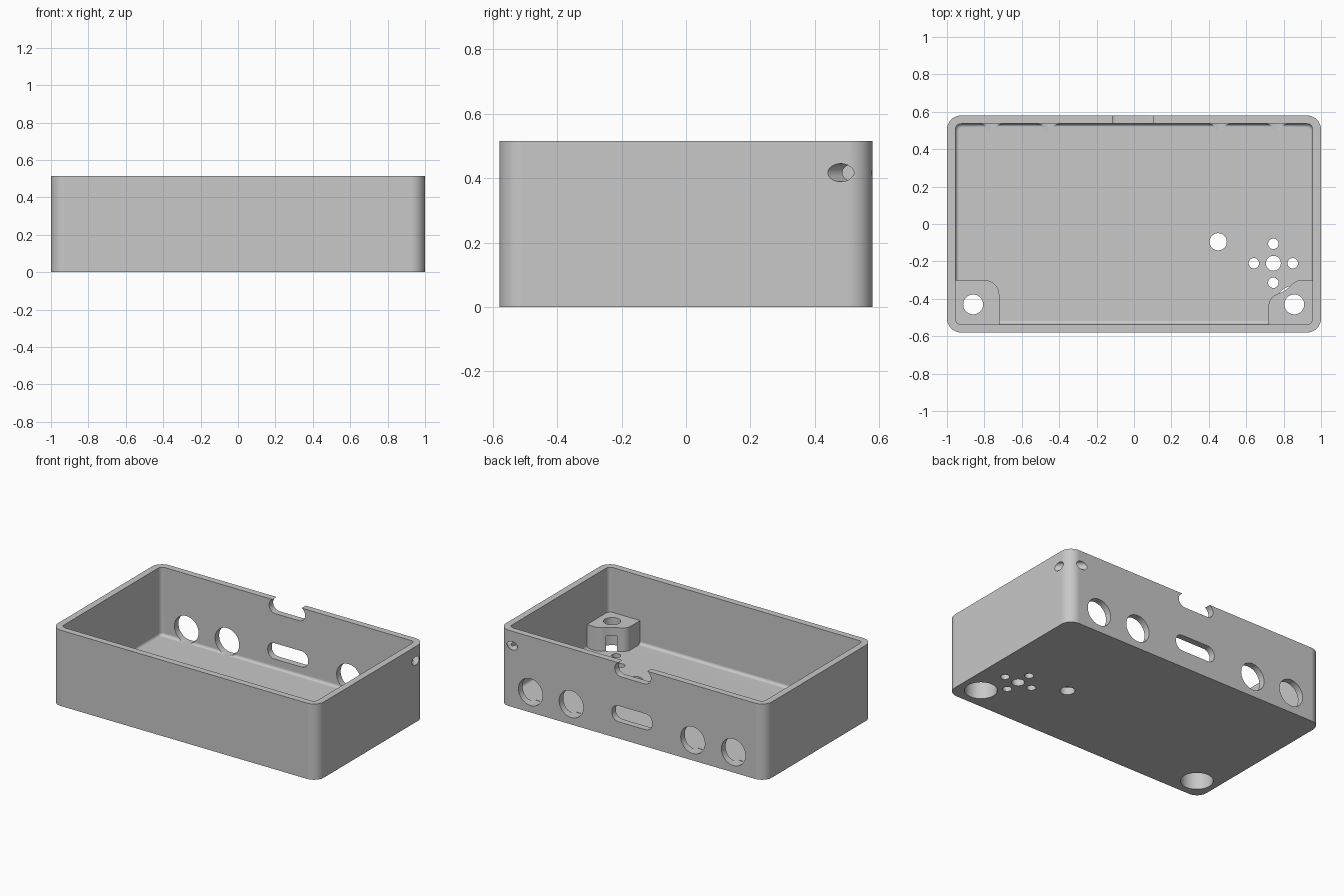
import bpy, bmesh, math
from mathutils import Matrix

if "Cube" in bpy.data.objects:
    bpy.data.objects.remove(bpy.data.objects["Cube"])

grey = bpy.data.materials.new("light_grey")
grey.diffuse_color = (0.58, 0.58, 0.58, 1)
grey.use_nodes = True
grey.node_tree.nodes["Principled BSDF"].inputs["Base Color"].default_value = grey.diffuse_color


def rounded(cx, cy, hw, hh, r, n=10):
    """Rounded rectangle outline; equal half sizes and radius give a circle."""
    pts = []
    for k, (sx, sy) in enumerate([(1, 1), (-1, 1), (-1, -1), (1, -1)]):
        for i in range(n + 1):
            a = math.pi / 2 * (k + i / n)
            pts.append((cx + sx * (hw - r) + r * math.cos(a),
                        cy + sy * (hh - r) + r * math.sin(a)))
    return pts


def circle(cx, cy, r):
    return rounded(cx, cy, r, r, r)


def prism(name, pts, lo, hi, matrix=Matrix(), bottom_round=0):
    bm = bmesh.new()
    bm.faces.new([bm.verts.new((x, y, lo)) for x, y in clean(pts)])
    ext = bmesh.ops.extrude_face_region(bm, geom=bm.faces[:])
    for v in ext["geom"]:
        if isinstance(v, bmesh.types.BMVert):
            v.co.z = hi
    bmesh.ops.recalc_face_normals(bm, faces=bm.faces)
    if bottom_round:
        low = [e for e in bm.edges if all(abs(v.co.z - lo) < 1e-5 for v in e.verts)]
        bmesh.ops.bevel(bm, geom=low, offset=bottom_round, segments=4,
                        profile=0.5, affect='EDGES')
    bm.transform(matrix)
    me = bpy.data.meshes.new(name)
    bm.to_mesh(me)
    bm.free()
    me.materials.append(grey)
    ob = bpy.data.objects.new(name, me)
    bpy.context.collection.objects.link(ob)
    return ob


def clean(pts):
    out = []
    for p in pts:
        if not out or math.dist(p, out[-1]) > 1e-5:
            out.append(p)
    if math.dist(out[0], out[-1]) < 1e-5:
        out.pop()
    return out


def cut(target, cutter):
    cutter.hide_render = True
    mod = target.modifiers.new("cut", 'BOOLEAN')
    mod.operation = 'DIFFERENCE'
    mod.solver = 'EXACT'
    mod.object = cutter
    bpy.context.view_layer.objects.active = target
    bpy.ops.object.modifier_apply(modifier=mod.name)
    bpy.data.objects.remove(cutter, do_unlink=True)


# outer shell
case = prism("enclosure_case", rounded(0, 0, 1, 0.58, 0.075), 0, 0.515)

# cavity, with the two screw posts left standing
cavity = prism("cavity", rounded(0, 0, 0.955, 0.536, 0.03), 0.05, 0.7, bottom_round=0.02)
cut(cavity, prism("left_post", rounded(-0.97, -0.55, 0.25, 0.25, 0.08), -0.1, 0.21))
curve = [(0.72, -0.8), (0.72, -0.43), (0.724, -0.412), (0.734, -0.396), (0.75, -0.383),
         (0.77, -0.373), (0.79, -0.364), (0.81, -0.353), (0.828, -0.339), (0.843, -0.324),
         (0.858, -0.311), (0.876, -0.303), (0.9, -0.3), (1.2, -0.3), (1.2, -0.8)]
cut(cavity, prism("right_post", curve, -0.1, 0.21))
cut(case, cavity)

# screw holes with wide recesses from below
for x in (-0.86, 0.857):
    cut(case, prism("screw_hole", circle(x, -0.43, 0.053), -0.1, 0.4))
    cut(case, prism("screw_recess", circle(x, -0.43, 0.1), -0.1, 0.152))

# floor holes: button hole and sound holes
floor_holes = [(0.45, -0.095, 0.046), (0.745, -0.21, 0.04)]
for dx, dy in ((1, 0), (-1, 0), (0, 1), (0, -1)):
    floor_holes.append((0.745 + 0.104 * dx, -0.21 + 0.104 * dy, 0.028))
for x, y, r in floor_holes:
    cut(case, prism("floor_hole", circle(x, y, r), -0.1, 0.12))

# back wall: four round ports, a slot and the undercut rim notch
to_back = Matrix.Rotation(math.pi / 2, 4, 'X')
ports = [circle(x, 0.138, 0.091) for x in (-0.763, -0.457, 0.457, 0.763)]
ports.append(rounded(0, 0.168, 0.152, 0.054, 0.05))
ports.append(rounded(-0.006, 0.472, 0.136, 0.048, 0.0479))
for outline in ports:
    cut(case, prism("back_port", outline, -0.7, -0.5, to_back))

# diagonal cord hole through the back right corner
diagonal = (Matrix.Translation((0.95, 0.53, 0.417))
            @ Matrix.Rotation(math.pi / 4, 4, 'Z') @ to_back)
cut(case, prism("cord_hole", circle(0, 0, 0.028), -0.2, 0.2, diagonal))

# smooth curves, crisp edges
bpy.ops.object.select_all(action='DESELECT')
case.select_set(True)
bpy.context.view_layer.objects.active = case
bpy.ops.object.shade_smooth_by_angle(angle=math.radians(30))
weighted = case.modifiers.new("weighted_normals", 'WEIGHTED_NORMAL')
weighted.keep_sharp = True
